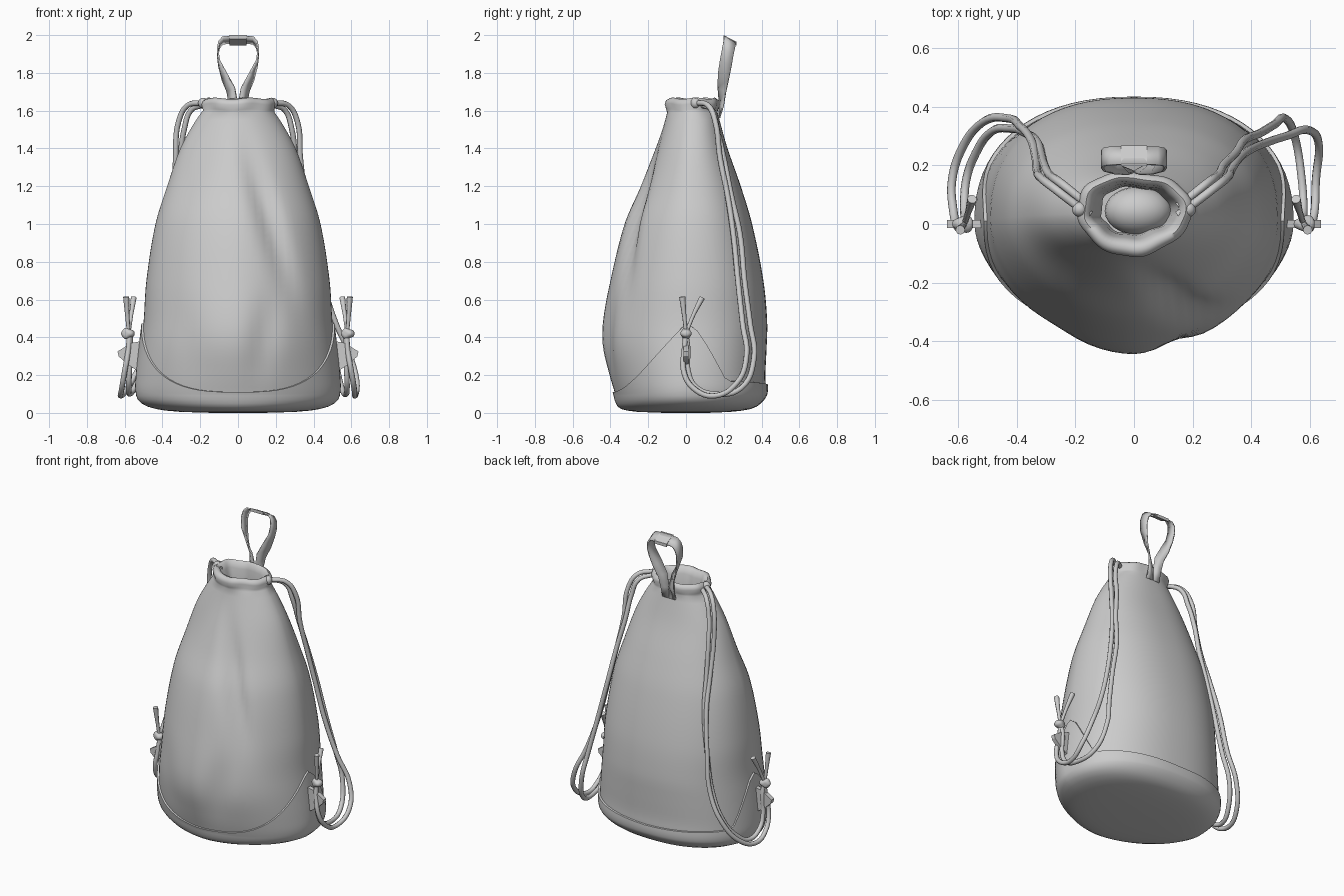
import bpy, bmesh, math
from mathutils import Vector

cube = bpy.data.objects.get("Cube")
if cube:
    bpy.data.objects.remove(cube, do_unlink=True)

grey = bpy.data.materials.new("soft_grey")
grey.use_nodes = True
colour = (0.6, 0.6, 0.6, 1)
grey.diffuse_color = colour
for node in grey.node_tree.nodes:
    if node.type == "BSDF_PRINCIPLED":
        node.inputs["Base Color"].default_value = colour
        node.inputs["Roughness"].default_value = 0.8

SIDES = 72

# Outline of the bag: height, half width, front y, back y
OUTLINE = [
    (0.0, 0.12, -0.10, 0.10), (0.006, 0.30, -0.25, 0.23), (0.02, 0.42, -0.33, 0.33),
    (0.05, 0.50, -0.36, 0.385), (0.1, 0.53, -0.375, 0.42), (0.2, 0.53, -0.405, 0.42),
    (0.35, 0.515, -0.44, 0.427), (0.48, 0.5, -0.44, 0.43), (0.7, 0.485, -0.4, 0.41),
    (1.0, 0.437, -0.325, 0.35), (1.2, 0.375, -0.24, 0.29), (1.4, 0.305, -0.165, 0.22),
    (1.53, 0.235, -0.12, 0.183), (1.6, 0.187, -0.1, 0.165)]

# Cloth folds on the front: x, z, slope, width, height, depth
FOLDS = [(0.17, 1.0, -0.3, 0.06, 0.33, 0.05), (-0.24, 1.3, 0.4, 0.1, 0.2, 0.02),
         (0.14, 0.4, 0.1, 0.07, 0.2, 0.025), (-0.28, 0.4, -0.2, 0.1, 0.22, 0.015)]


def outline_at(z):
    """Smooth interpolation of the outline table."""
    i = 0
    while i < len(OUTLINE) - 2 and z > OUTLINE[i + 1][0]:
        i += 1
    a, b = OUTLINE[i], OUTLINE[i + 1]
    before, after = OUTLINE[max(i - 1, 0)], OUTLINE[min(i + 2, len(OUTLINE) - 1)]
    step = b[0] - a[0]
    t = min(max((z - a[0]) / step, 0), 1)
    result = []
    for k in (1, 2, 3):
        m0 = (b[k] - before[k]) / (b[0] - before[0]) * step
        m1 = (after[k] - a[k]) / (after[0] - a[0]) * step
        d = b[k] - a[k]
        result.append(a[k] + t * (m0 + t * (3 * d - 2 * m0 - m1 + t * (m0 + m1 - 2 * d))))
    return result


def ring_point(angle, z, half, front, back, grow=0.0):
    """Point on a rounded section, a little pointed in front and square behind."""
    c, s = math.cos(angle), math.sin(angle)
    power = 2 / (1.8 if s < 0 else 2.3)
    mid = 0.035 * min(z / 1.6, 1)
    x = math.copysign(abs(c) ** power, c) * (half + grow)
    reach = (mid - front if s < 0 else back - mid) + grow
    y = mid + math.copysign(abs(s) ** power, s) * reach
    if s < 0:
        for fx, fz, slope, wide, tall, deep in FOLDS:
            off = (x - fx - slope * (z - fz)) / wide
            y += deep * -s * math.exp(-off * off - ((z - fz) / tall) ** 2)
    return Vector((x, y, z))


def skin_point(angle, z, grow=0.0):
    return ring_point(angle, z, *outline_at(z), grow)


def finish(obj, angle=60):
    obj.data.materials.append(grey)
    bpy.ops.object.select_all(action="DESELECT")
    obj.select_set(True)
    bpy.context.view_layer.objects.active = obj
    bpy.ops.object.shade_smooth_by_angle(angle=math.radians(angle))
    return obj


def mesh_object(name, bm, angle=60, recalc=True):
    if recalc:
        bmesh.ops.recalc_face_normals(bm, faces=bm.faces)
    mesh = bpy.data.meshes.new(name)
    bm.to_mesh(mesh)
    bm.free()
    obj = bpy.data.objects.new(name, mesh)
    bpy.context.collection.objects.link(obj)
    return finish(obj, angle)


def loft(name, rows, closed=True, cap_start=False):
    """Skin a list of point rows; the rows run upward and counter-clockwise."""
    bm = bmesh.new()
    grid = [[bm.verts.new(p) for p in row] for row in rows]
    count = len(rows[0])
    for low, high in zip(grid, grid[1:]):
        for i in range(count if closed else count - 1):
            j = (i + 1) % count
            bm.faces.new((low[i], low[j], high[j], high[i]))
    if cap_start:
        bm.faces.new(grid[0][::-1])
    return mesh_object(name, bm, recalc=False)


def tube(name, points, radius, radii=None):
    """Round cord along a smooth path."""
    curve = bpy.data.curves.new(name, "CURVE")
    curve.dimensions = "3D"
    curve.bevel_depth = radius
    curve.bevel_resolution = 2
    curve.resolution_u = 6
    curve.use_fill_caps = True
    spline = curve.splines.new("BEZIER")
    spline.bezier_points.add(len(points) - 1)
    for i, (bp, p) in enumerate(zip(spline.bezier_points, points)):
        bp.co = p
        bp.handle_left_type = bp.handle_right_type = "AUTO"
        bp.radius = radii[i] if radii else 1
    obj = bpy.data.objects.new(name, curve)
    bpy.context.collection.objects.link(obj)
    bpy.ops.object.select_all(action="DESELECT")
    obj.select_set(True)
    bpy.context.view_layer.objects.active = obj
    bpy.ops.object.convert(target="MESH")
    finish(bpy.context.view_layer.objects.active)


def ball(name, centre, size, lump=0.0):
    """Small rounded lump, optionally uneven like a knot."""
    bm = bmesh.new()
    bmesh.ops.create_uvsphere(bm, u_segments=24, v_segments=12, radius=1)
    for v in bm.verts:
        v.co *= 1 + lump * math.sin(v.co.x * 3.5) * math.cos(v.co.z * 3)
        v.co = Vector(c + r * d for c, r, d in zip(centre, size, v.co))
    mesh_object(name, bm)


angles = [math.tau * i / SIDES for i in range(SIDES)]

# Cloth body with a gathered, rolled rim that turns into the opening
rows = [[skin_point(a, 0.06 + 1.53 * k / 40) for a in angles] for k in range(41)]
RIM = [(1.605, 0.187, -0.103, 0.168), (1.635, 0.196, -0.112, 0.178), (1.655, 0.188, -0.104, 0.172),
       (1.665, 0.172, -0.085, 0.158), (1.655, 0.155, -0.062, 0.143), (1.62, 0.145, -0.05, 0.135),
       (1.56, 0.128, -0.04, 0.13), (1.48, 0.115, -0.035, 0.126)]
for z, half, front, back in RIM:
    rows.append([ring_point(a, z, half, front, back,
                            0.004 * math.sin(3 * a + 1) + 0.003 * math.sin(8 * a))
                 + Vector((0, 0, 0.004 * math.sin(5 * a + 1))) for a in angles])
loft("cloth_body", rows)

# Rounded filling that closes the opening
ball("inner_filling", (0.015, 0.045, 1.48), (0.115, 0.083, 0.09))


# Base panel: curved front edge, a point on each side, nearly level behind
def panel_top(angle):
    t = math.hypot(math.sin(angle), 0.05)
    if math.sin(angle) < 0:
        return 0.11 + 0.38 * max(0, 1 - t ** 1.2) ** 1.6
    return 0.15 + 0.02 * abs(math.cos(angle)) + 0.34 * max(0, 1 - t / 0.45)


levels = (0, 0.003, 0.006, 0.012, 0.02, 0.033, 0.05, 0.07, 0.09)
rows = [[skin_point(a, z, 0.011) for a in angles] for z in levels]
for k in range(1, 13):
    rows.append([skin_point(a, 0.09 + (panel_top(a) - 0.09) * k / 12, 0.011) for a in angles])
rows.append([skin_point(a, panel_top(a) + 0.002, -0.008) for a in angles])
loft("base_panel", rows, cap_start=True)

# Hanging loop: a ribbon that twists from flat on the back to flat across the top
half_path = [(0.026, 0.176, 1.56), (0.024, 0.187, 1.63), (0.038, 0.19, 1.71), (0.072, 0.198, 1.78),
             (0.1, 0.21, 1.85), (0.108, 0.221, 1.91), (0.1, 0.229, 1.95),
             (0.08, 0.232, 1.972), (0.035, 0.233, 1.976)]
path = [Vector(p) for p in half_path]
turns = [min(i / 4, 1) * math.pi / 2 for i in range(len(path))]
wide = [Vector((math.cos(t), math.sin(t), -0.6 * math.sin(t))) * (0.022 + 0.008 * math.sin(t))
        for t in turns]
path += [p * Vector((-1, 1, 1)) for p in reversed(path)]
wide += [w * Vector((-1, 1, 1)) for w in reversed(wide)]
ribbon = loft("hanging_loop", [[p - w, p + w] for p, w in zip(path, wide)], closed=False)
solid = ribbon.modifiers.new("thickness", "SOLIDIFY")
solid.thickness = 0.009
solid.offset = 0

# Sleeve around the top of the loop
bm = bmesh.new()
bmesh.ops.create_cube(bm, size=1)
for v in bm.verts:
    v.co = Vector((v.co.x * 0.09, 0.233 + v.co.y * 0.07, 1.972 + v.co.z * 0.02 - v.co.y * 0.036))
mesh_object("loop_sleeve", bm, 30)

# Drawstring cords: shared starts and ends, with a different hang on each side
STARTS = {"outer": [(0.15, 0.03, 1.635), (0.205, 0.07, 1.64), (0.27, 0.12, 1.625),
                    (0.315, 0.155, 1.54), (0.33, 0.18, 1.35)],
          "inner": [(0.15, 0.06, 1.625), (0.2, 0.1, 1.625), (0.25, 0.14, 1.6),
                    (0.285, 0.165, 1.5), (0.305, 0.2, 1.35)]}
HANGS = {("right", "outer"): [(0.335, 0.225, 1.15), (0.35, 0.285, 0.95), (0.39, 0.335, 0.7),
                              (0.43, 0.36, 0.45), (0.51, 0.35, 0.27), (0.585, 0.26, 0.13)],
         ("right", "inner"): [(0.315, 0.235, 1.15), (0.33, 0.28, 0.95), (0.37, 0.31, 0.7),
                              (0.42, 0.325, 0.45), (0.485, 0.315, 0.28), (0.54, 0.24, 0.15)],
         ("left", "outer"): [(0.355, 0.22, 1.15), (0.39, 0.25, 0.95), (0.445, 0.275, 0.7),
                             (0.52, 0.3, 0.47), (0.595, 0.32, 0.3), (0.63, 0.27, 0.16)],
         ("left", "inner"): [(0.345, 0.24, 1.15), (0.375, 0.285, 0.95), (0.43, 0.31, 0.7),
                             (0.48, 0.34, 0.47), (0.515, 0.36, 0.29), (0.55, 0.29, 0.13)]}
ENDS = {"outer": [(0.62, 0.15, 0.09), (0.615, 0.04, 0.13), (0.6, -0.012, 0.22),
                  (0.58, -0.008, 0.34), (0.575, 0, 0.42)],
        "inner": [(0.572, 0.15, 0.1), (0.578, 0.05, 0.14), (0.575, 0.012, 0.22),
                  (0.57, 0.01, 0.34), (0.57, 0, 0.42)]}
TAB = [(0.51, 0.38), (0.565, 0.37), (0.638, 0.325), (0.632, 0.3), (0.59, 0.26), (0.53, 0.22)]
for side, s in (("right", -1), ("left", 1)):
    for label in ("outer", "inner"):
        cord = STARTS[label] + HANGS[side, label] + ENDS[label]
        tube(f"{side}_{label}_cord", [(s * x, y, z) for x, y, z in cord], 0.0145)

    # Side tab, knot, rim gather and loose cord ends
    bm = bmesh.new()
    front = [bm.verts.new((s * x, -0.014, z)) for x, z in TAB]
    back = [bm.verts.new((s * x, 0.014, z)) for x, z in TAB]
    bm.faces.new(front)
    bm.faces.new(back)
    for i in range(len(TAB)):
        j = (i + 1) % len(TAB)
        bm.faces.new((front[i], front[j], back[j], back[i]))
    mesh_object(f"{side}_tab", bm, 30)

    ball(f"{side}_knot", (s * 0.582, 0, 0.42), (0.036, 0.028, 0.028), 0.15)
    ball(f"{side}_rim_gather", (s * 0.185, 0.05, 1.64), (0.026, 0.026, 0.028))

    ends = (("front", (0.585, -0.008, 0.5), (0.592, -0.02, 0.615)),
            ("back", (0.565, 0.04, 0.52), (0.552, 0.085, 0.61)))
    for label, middle, tip in ends:
        points = [(s * x, y, z) for x, y, z in ((0.578, 0, 0.42), middle, tip)]
        tube(f"{side}_{label}_cord_end", points, 0.012, (0.8, 0.9, 1.35))
